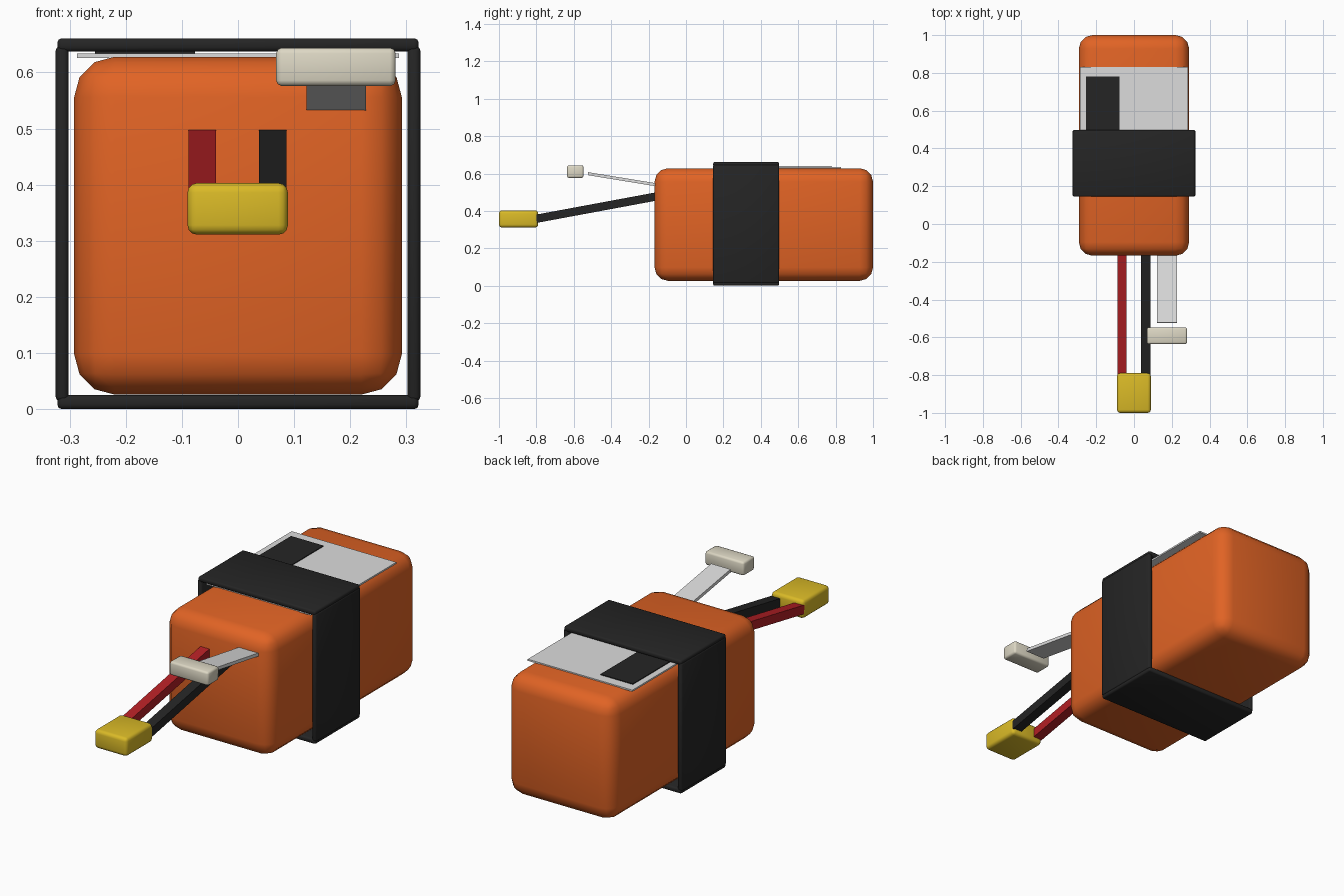
import bpy
from math import radians
from mathutils import Vector

default = bpy.data.objects.get("Cube")
if default:
    bpy.data.objects.remove(default)


def material(name, rgb):
    m = bpy.data.materials.new(name)
    m.use_nodes = True
    m.diffuse_color = (*rgb, 1)
    m.node_tree.nodes["Principled BSDF"].inputs["Base Color"].default_value = (*rgb, 1)
    return m


orange = material("orange wrap", (0.75, 0.125, 0.018))
black = material("black", (0.018, 0.018, 0.018))
silver = material("label grey", (0.72, 0.72, 0.72))
red = material("red wire", (0.45, 0.014, 0.018))
yellow = material("yellow plastic", (0.70, 0.49, 0.02))
cream = material("cream plastic", (0.72, 0.68, 0.55))


def box(name, lo, hi, mat, bevel=0, segments=2):
    """Box between two corners, with optionally rounded edges."""
    lo, hi = Vector(lo), Vector(hi)
    bpy.ops.mesh.primitive_cube_add(size=1, location=(lo + hi) / 2)
    ob = bpy.context.object
    ob.name = name
    ob.scale = hi - lo
    bpy.ops.object.transform_apply(location=False, rotation=False, scale=True)
    ob.data.materials.append(mat)
    if bevel:
        mod = ob.modifiers.new("rounded edges", "BEVEL")
        mod.width, mod.segments = bevel, segments
        bpy.ops.object.modifier_apply(modifier=mod.name)
        bpy.ops.object.shade_smooth_by_angle(angle=radians(60))
    return ob


def lead(name, x, start, end, width, thick, mat):
    """Straight strip running between two (y, z) points."""
    a, b = Vector((x, *start)), Vector((x, *end))
    half = Vector((width, (b - a).length, thick)) / 2
    ob = box(name, -half, half, mat)
    ob.location = (a + b) / 2
    ob.rotation_euler.x = Vector((0, 1, 0)).rotation_difference(b - a).to_euler().x
    return ob


# Battery pack
box("battery_body", (-0.292, -0.168, 0.026), (0.292, 1.0, 0.628), orange, 0.072, 3)

# Label on top
box("label", (-0.287, 0.16, 0.626), (0.287, 0.83, 0.634), silver)
box("label_dark_panel", (-0.255, 0.2, 0.634), (-0.077, 0.78, 0.638), black)

# Strap around the pack
box("strap_top", (-0.322, 0.145, 0.637), (0.322, 0.498, 0.661), black, 0.008)
box("strap_bottom", (-0.322, 0.145, 0.0), (0.322, 0.498, 0.025), black, 0.008)
for side, inner, outer in (("right", -0.302, -0.325), ("left", 0.302, 0.325)):
    box("strap_" + side, (min(inner, outer), 0.145, 0.014),
        (max(inner, outer), 0.498, 0.647), black, 0.008)

# Power wires and connector
for name, x, mat in (("red_wire", -0.064, red), ("black_wire", 0.062, black)):
    lead(name, x, (-0.1, 0.488), (-0.8, 0.358), 0.049, 0.044, mat)
box("power_connector", (-0.09, -1.0, 0.311), (0.089, -0.79, 0.403), yellow, 0.017, 3)

# Balance lead and plug
lead("balance_lead", 0.175, (-0.1, 0.53), (-0.524, 0.599), 0.106, 0.016, silver)
box("balance_plug", (0.068, -0.636, 0.576), (0.281, -0.548, 0.644), cream, 0.01)
